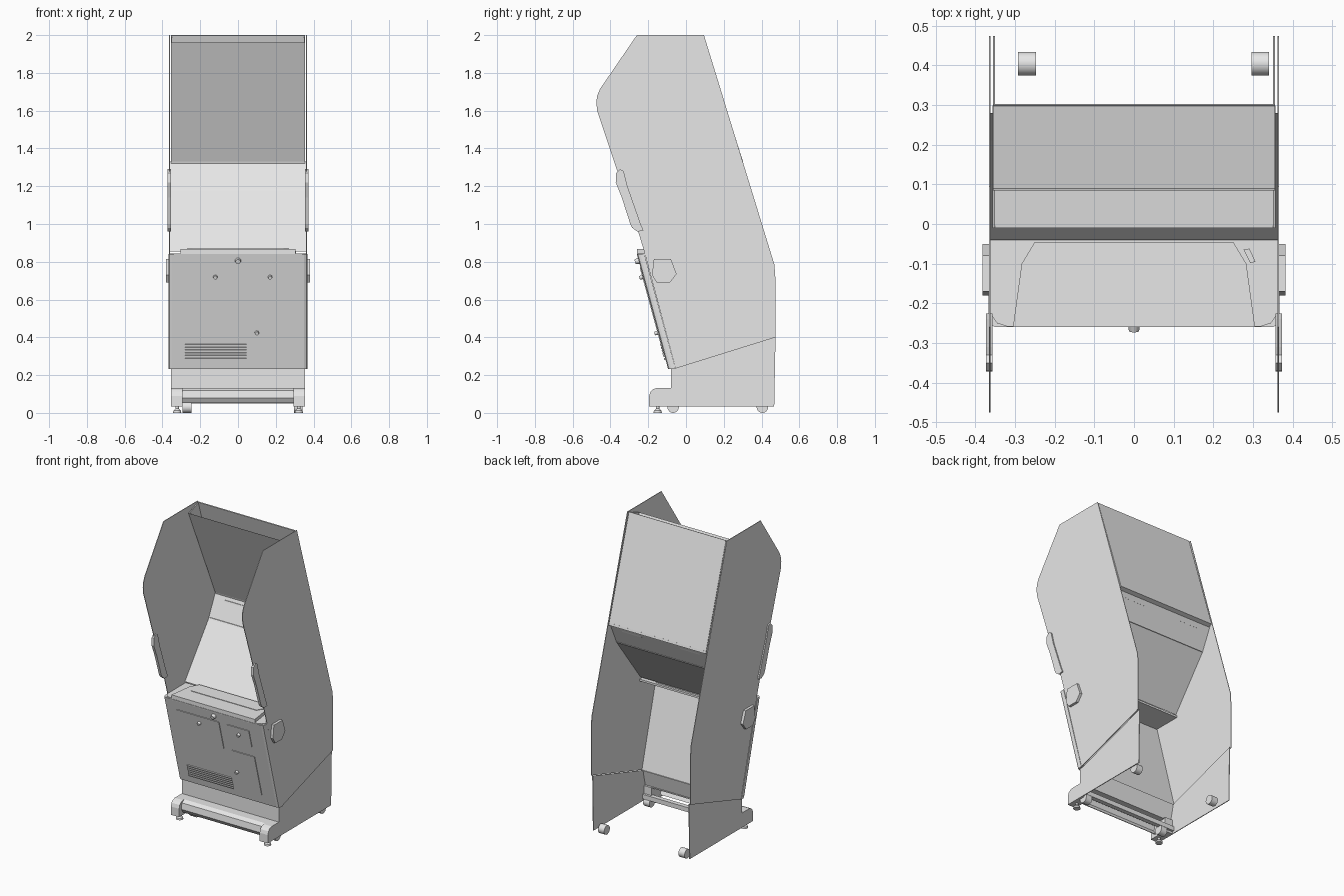
import bpy, bmesh, math
from mathutils import Vector, Matrix

grey = bpy.data.materials.new("light grey metal")
grey.diffuse_color = (0.8, 0.8, 0.8, 1)


def finish(name, bm, recalc=True):
    if recalc:
        bmesh.ops.recalc_face_normals(bm, faces=bm.faces)
    me = bpy.data.meshes.new(name)
    bm.to_mesh(me)
    bm.free()
    me.materials.append(grey)
    ob = bpy.data.objects.new(name, me)
    bpy.context.collection.objects.link(ob)
    return ob


def extrude(name, base, offset, chamfer=None):
    """Solid made by sweeping a flat outline along an offset."""
    bm = bmesh.new()
    f = bm.faces.new([bm.verts.new(p) for p in base])
    r = bmesh.ops.extrude_face_region(bm, geom=[f])
    top = [v for v in r["geom"] if isinstance(v, bmesh.types.BMVert)]
    bmesh.ops.translate(bm, verts=top, vec=offset)
    if chamfer:
        edges = [e for e in bm.edges if chamfer(e)]
        bmesh.ops.bevel(bm, geom=edges, offset=0.018, segments=2, profile=0.5, affect='EDGES')
    return finish(name, bm)


def prism(name, yz, x0, x1, chamfer=None):
    return extrude(name, [(x0, y, z) for y, z in yz], (x1 - x0, 0, 0), chamfer)


def slab(name, xy, z0, z1):
    return extrude(name, [(x, y, z0) for x, y in xy], (0, 0, z1 - z0))


def sheet(name, low, high, w):
    """Single front-facing sheet between two (y, z) edges."""
    bm = bmesh.new()
    bm.faces.new([bm.verts.new(p) for p in (
        (-w, *low), (w, *low), (w, *high), (-w, *high))])
    return finish(name, bm, False)


def cyl(name, loc, axis, r1, r2, depth, seg=24):
    bm = bmesh.new()
    bmesh.ops.create_cone(bm, cap_ends=True, segments=seg, radius1=r1, radius2=r2, depth=depth)
    rot = Vector((0, 0, 1)).rotation_difference(Vector(axis)).to_matrix().to_4x4()
    bmesh.ops.transform(bm, matrix=Matrix.Translation(loc) @ rot, verts=bm.verts)
    for f in bm.faces:
        f.smooth = len(f.verts) == 4
    for e in bm.edges:
        e.smooth = e.calc_face_angle(0) < 0.6
    return finish(name, bm)


SIDE = [(-0.055, 0.235), (0.474, 0.40), (0.474, 0.70), (0.468, 0.785), (0.095, 2.0), (-0.26, 2.0),
        (-0.455, 1.715), (-0.47, 1.68), (-0.475, 1.645), (-0.47, 1.60), (-0.365, 1.285),
        (-0.262, 0.99), (-0.22, 0.85)]
BASE = [(-0.08, 0.035), (0.467, 0.035), (0.474, 0.40), (-0.055, 0.235), (-0.08, 0.235)]
BRACKET = [(-0.06, 0.035), (-0.195, 0.035), (-0.195, 0.09), (-0.188, 0.112), (-0.175, 0.125),
           (-0.155, 0.132), (-0.06, 0.132)]
GRIP = [(-0.35, 1.29), (-0.37, 1.27), (-0.372, 1.22), (-0.34, 1.14), (-0.295, 1.0), (-0.285, 0.98),
        (-0.258, 0.96), (-0.225, 0.965), (-0.24, 1.0), (-0.31, 1.20), (-0.33, 1.28)]
BUMP = [(-0.17, 0.815), (-0.08, 0.815), (-0.05, 0.735), (-0.085, 0.69), (-0.155, 0.69), (-0.18, 0.73)]

for s, side in ((-1, "left"), (1, "right")):
    # thin side walls and base walls
    prism(side + "_side_panel", SIDE, s * 0.361, s * 0.365)
    prism(side + "_base_panel", BASE, s * 0.350, s * 0.355)
    prism(side + "_foot_bracket", BRACKET, s * 0.295, s * 0.355)
    # edge grip and outer bump
    prism(side + "_edge_grip", GRIP, s * 0.356, s * 0.373)
    prism(side + "_side_bump", BUMP, s * 0.365, s * 0.382)
    # trim strip between the display and the rear sheet
    prism(side + "_display_trim", [(-0.01, 1.96), (0.27, 1.33), (0.298, 1.33), (0.09, 1.995)],
          s * 0.350, s * 0.356)
    # levelling feet
    for nm, z, r1, r2, d in (("pad", 0.006, 0.022, 0.02, 0.012), ("neck", 0.017, 0.02, 0.01, 0.01),
                             ("stem", 0.03, 0.009, 0.009, 0.03)):
        cyl(side + "_leveller_" + nm, (s * 0.322, -0.15, z), (0, 0, 1), r1, r2, d)
    # speaker slots
    prism(side + "_speaker_slot", [(0.262, 1.29), (0.258, 1.29), (0.262, 1.3), (0.266, 1.3)],
          s * 0.14, s * 0.285)

# casters
for x in (-0.27, 0.318):
    for y in (-0.068, 0.404):
        cyl("caster", (x, y, 0.03), (1, 0, 0), 0.03, 0.03, 0.045)

# rear sheet, display face, speaker panel, sloped glass panel
prism("rear_sheet", [(0.09, 2.0), (0.302, 1.33), (0.294, 1.33), (0.084, 1.998)], -0.355, 0.355)
prism("rear_sheet_lip", [(0.302, 1.33), (0.298, 1.345), (0.27, 1.335), (0.274, 1.32)], -0.355, 0.355)
sheet("display_face", (0.27, 1.33), (-0.01, 1.96), 0.352)
sheet("speaker_panel", (0.21, 1.18), (0.28, 1.33), 0.361)
sheet("sloped_panel", (-0.04, 0.855), (0.21, 1.18), 0.361)
prism("panel_seam", [(0.203, 1.178), (0.208, 1.186), (0.216, 1.186), (0.213, 1.178)], -0.355, 0.355)

# front door
TOP, BOT = Vector((0, -0.26, 0.84)), Vector((0, -0.095, 0.233))
OUT = Vector((0, -0.965, -0.262))


def door_y(z):
    return -0.26 + (0.84 - z) * 0.165 / 0.607


def on_front(v):
    return abs(v.co.y - door_y(v.co.z)) < 1e-4


prism("front_door", [(-0.26, 0.84), (-0.095, 0.233), (-0.055, 0.233), (-0.22, 0.84)], -0.367, 0.367,
      lambda e: all(on_front(v) for v in e.verts)
      and abs(e.verts[0].co.x - e.verts[1].co.x) < 1e-4)


def door_plate(name, x0, x1, z0, z1, t=0.004):
    base = [(x, door_y(z), z) for x, z in ((x0, z0), (x1, z0), (x1, z1), (x0, z1))]
    return extrude(name, base, OUT * t)


door_plate("cash_flap", -0.28, 0.03, 0.57, 0.77)
door_plate("service_flap", 0.09, 0.25, 0.65, 0.77)
door_plate("lower_flap", 0.09, 0.255, 0.30, 0.58)
for i in range(6):
    z = 0.283 + i * 0.0145
    door_plate("vent_slat", -0.28, 0.045, z, z + 0.008, 0.007)
for x, z, r in ((-0.12, 0.72, 0.012), (0.17, 0.72, 0.012), (0.10, 0.425, 0.012), (0.0, 0.805, 0.016)):
    cyl("door_lock", Vector((x, door_y(z), z)) + OUT * 0.01, OUT, r, r * 0.8, 0.02, 16)

# shelf with raised deck
slab("shelf", [(-0.363, -0.03), (-0.363, -0.225), (-0.345, -0.25), (-0.32, -0.258), (0.32, -0.258),
               (0.345, -0.25), (0.363, -0.225), (0.363, -0.03)], 0.832, 0.845)
slab("raised_deck", [(-0.305, -0.26), (0.305, -0.26), (0.283, -0.10), (0.25, -0.045),
                     (-0.25, -0.045), (-0.283, -0.10)], 0.845, 0.867)
slab("deck_pad", [(-0.24, -0.15), (0.24, -0.15), (0.27, -0.10), (0.243, -0.055),
                  (-0.243, -0.055), (-0.27, -0.10)], 0.867, 0.87)
slab("ticket_slot", [(0.276, -0.065), (0.291, -0.062), (0.306, -0.095), (0.293, -0.099)], 0.845, 0.858)

# base front and kick bar
prism("base_front", [(-0.08, 0.132), (-0.074, 0.132), (-0.05, 0.235), (-0.08, 0.235)], -0.354, 0.354)
prism("kick_bar", [(-0.07, 0.132), (-0.14, 0.132), (-0.165, 0.118), (-0.172, 0.078), (-0.155, 0.052),
                   (-0.15, 0.052), (-0.165, 0.08), (-0.158, 0.112), (-0.138, 0.125), (-0.07, 0.125)],
      -0.296, 0.296)
prism("cross_rail", [(-0.075, 0.05), (-0.045, 0.05), (-0.045, 0.08), (-0.075, 0.08)], -0.35, 0.35)
